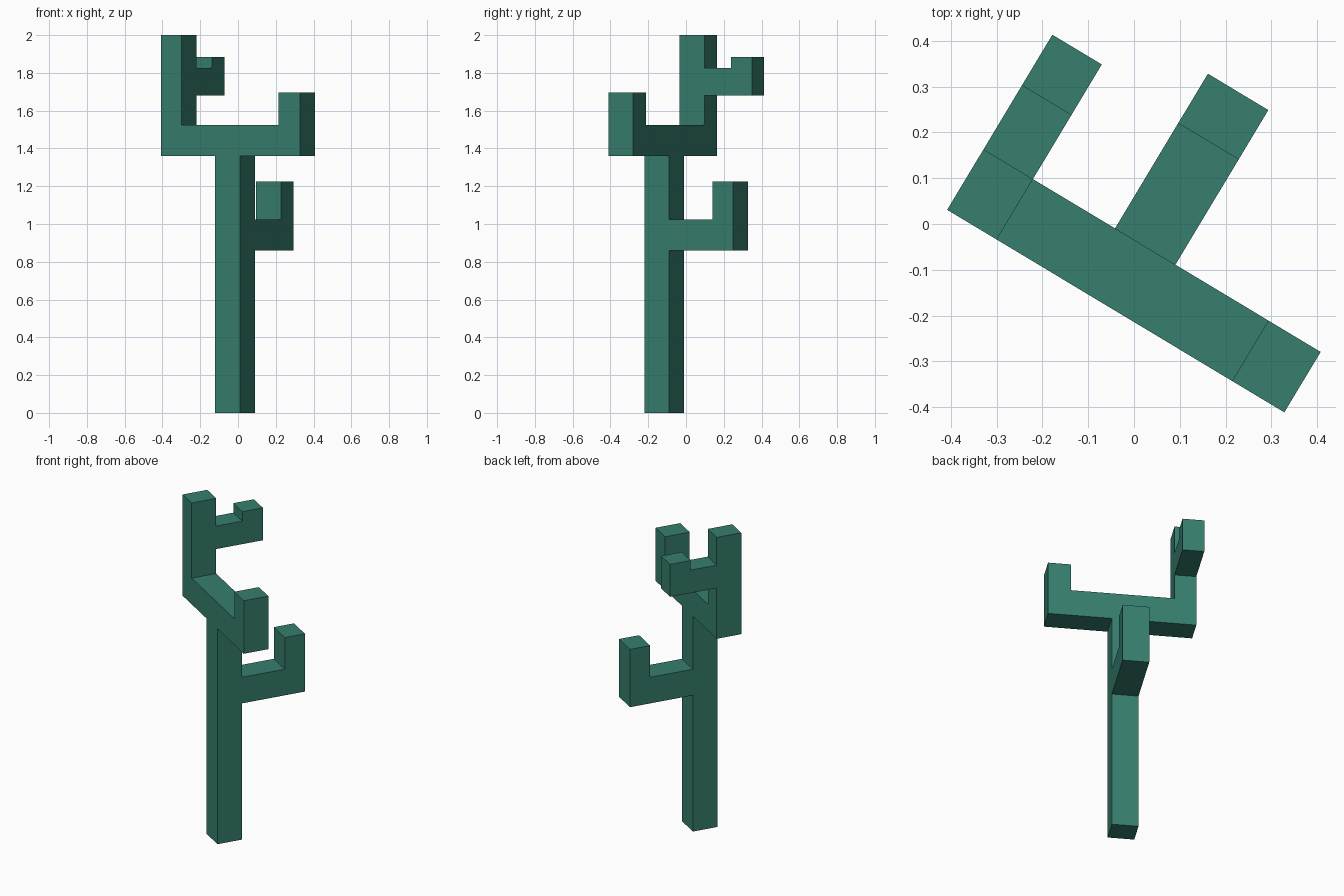
import bpy, bmesh, math
from mathutils import Matrix, Vector

if "Cube" in bpy.data.objects:
    bpy.data.objects.remove(bpy.data.objects["Cube"])

mat = bpy.data.materials.new("cactus_green")
mat.diffuse_color = (0.037, 0.21, 0.157, 1)
mat.use_nodes = True
mat.node_tree.nodes["Principled BSDF"].inputs["Base Color"].default_value = mat.diffuse_color

# The cactus is laid out on its own axes (u along the crossbar, v backwards), then turned
PLACE = Matrix.Translation((-0.408, 0.031, 0)) @ Matrix.Rotation(math.radians(-31), 4, 'Z')


def prism(name, profile, offset, open_side=None):
    """Extrude a profile by an offset; open_side drops the hidden face at that v."""
    bm = bmesh.new()
    face = bm.faces.new([bm.verts.new(p) for p in profile])
    new = bmesh.ops.extrude_face_region(bm, geom=[face], use_keep_orig=True)["geom"]
    bmesh.ops.translate(bm, vec=Vector(offset),
                        verts=[g for g in new if isinstance(g, bmesh.types.BMVert)])
    bmesh.ops.recalc_face_normals(bm, faces=bm.faces)
    if open_side is not None:
        hidden = [f for f in bm.faces if all(abs(v.co.y - open_side) < 1e-5 for v in f.verts)]
        bmesh.ops.delete(bm, geom=hidden, context='FACES')
    bm.transform(PLACE)
    mesh = bpy.data.meshes.new(name)
    bm.to_mesh(mesh)
    bm.free()
    mesh.materials.append(mat)
    obj = bpy.data.objects.new(name, mesh)
    bpy.context.collection.objects.link(obj)
    return obj


D = 0.154        # thickness of the trunk and crossbar
L = 0.859        # crossbar length

# Trunk with crossbar and its two upright ends, one flat-fronted outline
outline = [(0.335, 0), (0.489, 0), (0.489, 1.36), (L, 1.36), (L, 1.695), (L - 0.133, 1.695),
           (L - 0.133, 1.525), (0.126, 1.525), (0.126, 2), (0, 2), (0, 1.36), (0.335, 1.36)]
prism("trunk_and_crossbar", [(u, 0, z) for u, z in outline], (0, D, 0))


def arm(name, u, width, end, tip, low, elbow, top):
    """L-shaped arm reaching backwards and turning up."""
    pts = [(D, low), (end, low), (end, top), (end - tip, top), (end - tip, elbow), (D, elbow)]
    prism(name, [(u, v, z) for v, z in pts], (width, 0, 0), open_side=D)


# Arms growing from the trunk and from the tall upright
arm("lower_arm", 0.335, 0.154, 0.548, 0.126, 0.86, 1.025, 1.225)
arm("upper_arm", 0, 0.126, 0.446, 0.129, 1.68, 1.825, 1.885)
